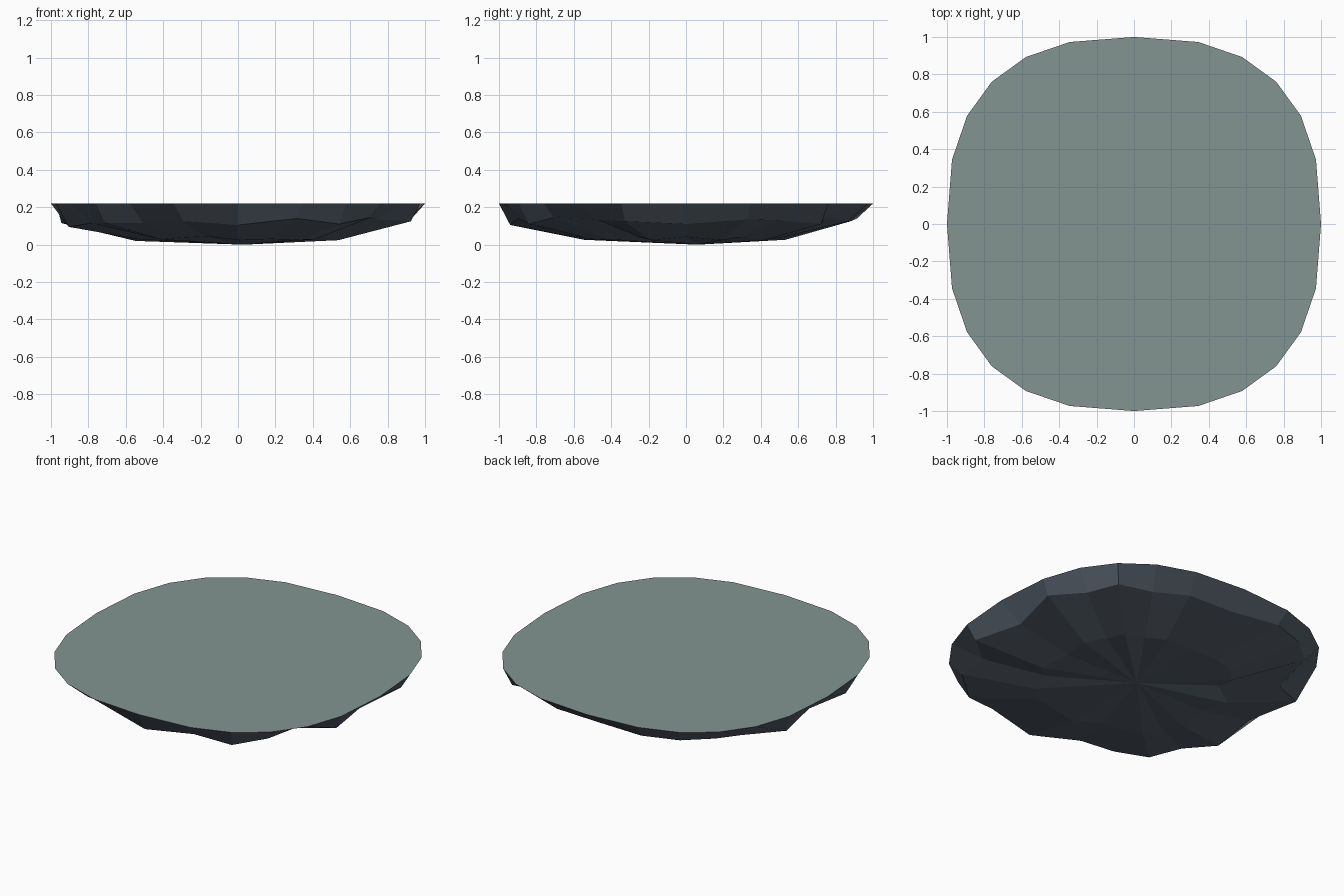
import bpy
import bmesh
from math import cos, sin, pi, copysign

cube = bpy.data.objects.get("Cube")
if cube:
    bpy.data.objects.remove(cube)

SIDES = 24
TOP_Z = 0.22


def make_material(name, rgb):
    mat = bpy.data.materials.new(name)
    mat.use_nodes = True
    mat.diffuse_color = (*rgb, 1)
    mat.node_tree.nodes["Principled BSDF"].inputs["Base Color"].default_value = (*rgb, 1)
    return mat


def rounded_square(step):
    """Point on the superellipse outline, counter-clockwise from +x."""
    angle = 2 * pi * step / SIDES
    return [copysign(abs(f) ** 0.79, f) if abs(f) > 1e-6 else 0.0
            for f in (cos(angle), sin(angle))]


outline = [rounded_square(step) for step in range(SIDES)]

# Rocky shoulder below the rim: inward scale and height on each spoke
shoulder_scale = [.86, .95, .87, .95, .83, .89, .88, .94, .94, .92, .80, .97,
                  .87, .93, .88, .93, .88, .85, .94, .92, .94, .93, .83, .95]
shoulder_z = [.11, .135, .13, .11, .14, .125, .125, .14, .14, .14, .075, .115,
              .11, .095, .115, .115, .115, .125, .105, .14, .11, .145, .135, .125]

bm = bmesh.new()


def add_ring(scales, heights):
    return [bm.verts.new((x * k, y * k, z))
            for (x, y), k, z in zip(outline, scales, heights)]


rim = add_ring([1] * SIDES, [TOP_Z] * SIDES)
shoulder = add_ring(shoulder_scale, shoulder_z)
# Belly ring follows the shoulder: notches stay shallower than ridges
belly = add_ring([k * 0.58 for k in shoulder_scale],
                 [0.02 + 0.2 * (0.97 - k) for k in shoulder_scale])
keel = bm.verts.new((0.03, 0.06, 0))

# Flat top
bm.faces.new(rim)

# Faceted underside: rim wall, sloping belly and a fan down to the keel
for i in range(SIDES):
    j = (i + 1) % SIDES
    for upper, lower in ((rim, shoulder), (shoulder, belly)):
        bm.faces.new((upper[i], lower[i], lower[j], upper[j]))
    bm.faces.new((belly[i], keel, belly[j]))

bmesh.ops.recalc_face_normals(bm, faces=bm.faces)
for face in bm.faces:
    face.material_index = 0 if face.normal.z > 0.9 else 1
    face.smooth = False

mesh = bpy.data.meshes.new("rock_platform")
bm.to_mesh(mesh)
bm.free()
mesh.materials.append(make_material("grey green top", (0.225, 0.298, 0.285)))
mesh.materials.append(make_material("dark slate rock", (0.095, 0.118, 0.15)))
platform = bpy.data.objects.new("rock_platform", mesh)
bpy.context.collection.objects.link(platform)
